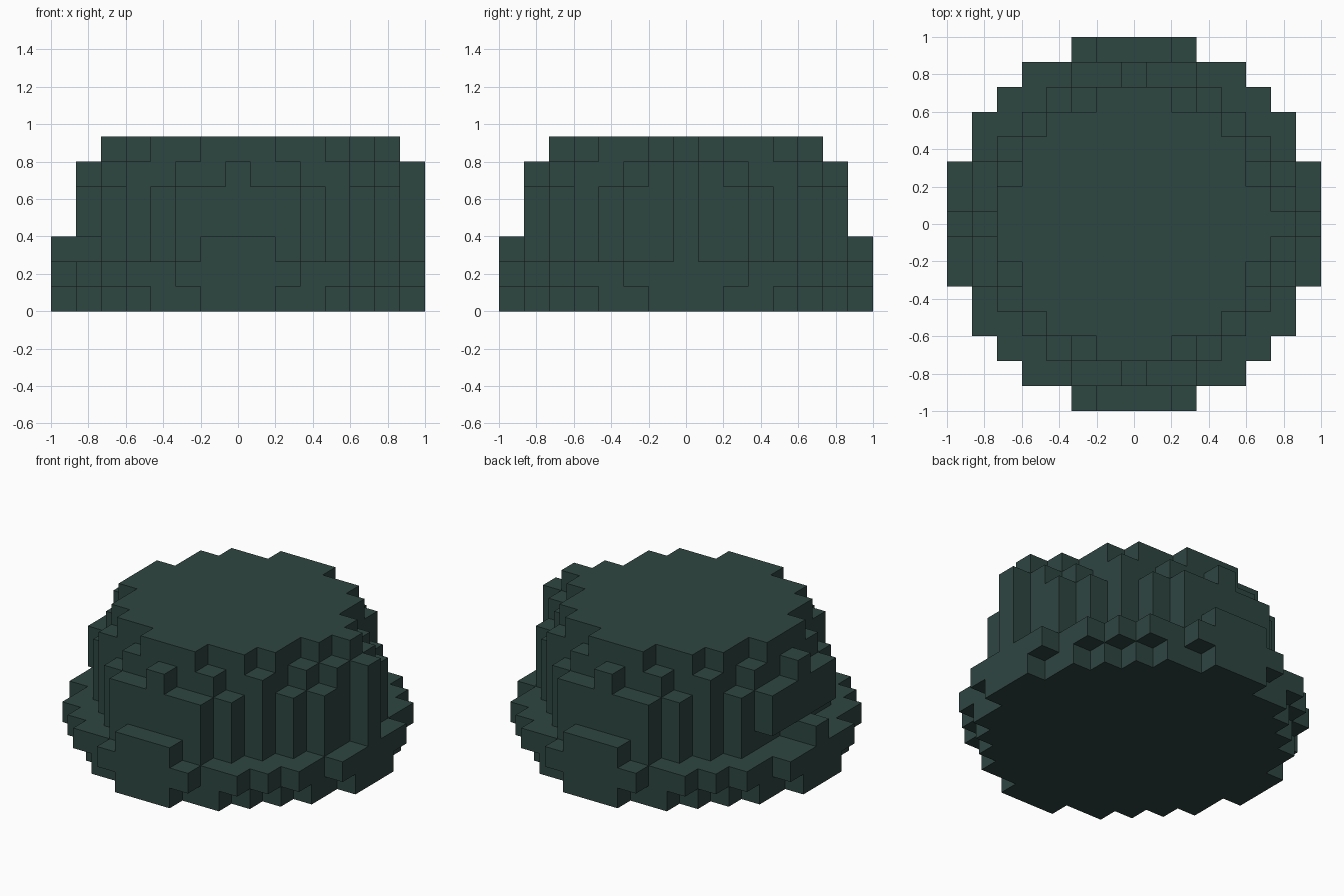
import bpy
import bmesh
from mathutils import Vector

cube = bpy.data.objects.get("Cube")
if cube:
    bpy.data.objects.remove(cube, do_unlink=True)

V = 2 / 15  # edge length of one block

# One flat leaf colour
LEAF = (0.027, 0.061, 0.053, 1.0)
mat = bpy.data.materials.new("dark_green_leaf")
mat.use_nodes = True
mat.diffuse_color = LEAF
bsdf = mat.node_tree.nodes["Principled BSDF"]
bsdf.inputs["Base Color"].default_value = LEAF
bsdf.inputs["Roughness"].default_value = 0.9


def disc(half_widths, layers):
    """Blocks of a round slab; half_widths[k] is the reach in x of the rows at y = +-k."""
    return {(x, y, z) for z in layers
            for k, w in enumerate(half_widths)
            for y in (k, -k)
            for x in range(-w, w + 1)}


# Leaf slabs from the ground up
cells = disc([7, 7, 6, 6, 5, 4, 3, 1], [0])
cells |= disc([7, 7, 7, 6, 6, 5, 4, 2], [1])
cells |= disc([6, 6, 6, 5, 4, 3, 2], [2, 3, 4])
cells |= disc([5, 5, 5, 4, 4, 2], [5])
cells |= disc([5, 5, 4, 4, 3, 1], [6])

# Front and back bulges, and single tufts on all four sides
for s in (-1, 1):
    cells |= {(x, 7 * s, 2) for x in (-1, 0, 1)}
    cells |= {(0, 6 * s, 5), (6 * s, 0, 5), (7 * s, 0, 2)}

# Tall sprig on the left side
cells |= {(7, 0, z) for z in range(2, 6)}
cells |= {(6, -1, 5), (6, 1, 5), (6, 0, 6)}

# Hollow under the right side bulge
cells -= {(-6, y, 2) for y in (-2, -1, 1, 2)}


def block_mesh(name, blocks):
    """Join blocks into one shell, keeping only the exposed faces."""
    bm = bmesh.new()
    verts = {}

    def vert(p):
        key = tuple(round(2 * c) for c in p)
        if key not in verts:
            verts[key] = bm.verts.new(p * V)
        return verts[key]

    for b in blocks:
        centre = Vector(b) + Vector((0, 0, 0.5))
        for axis in range(3):
            for s in (-1, 1):
                n = Vector((0, 0, 0))
                n[axis] = s
                if tuple(int(b[i] + n[i]) for i in range(3)) in blocks:
                    continue
                u = Vector((0, 0, 0))
                u[(axis + 1) % 3] = 0.5
                w = n.cross(u)
                mid = centre + n * 0.5
                bm.faces.new([vert(mid + d) for d in (u + w, w - u, -u - w, u - w)])
    bmesh.ops.recalc_face_normals(bm, faces=bm.faces)
    me = bpy.data.meshes.new(name)
    bm.to_mesh(me)
    bm.free()
    me.materials.append(mat)
    ob = bpy.data.objects.new(name, me)
    bpy.context.collection.objects.link(ob)
    return ob


block_mesh("bush_foliage", cells)
